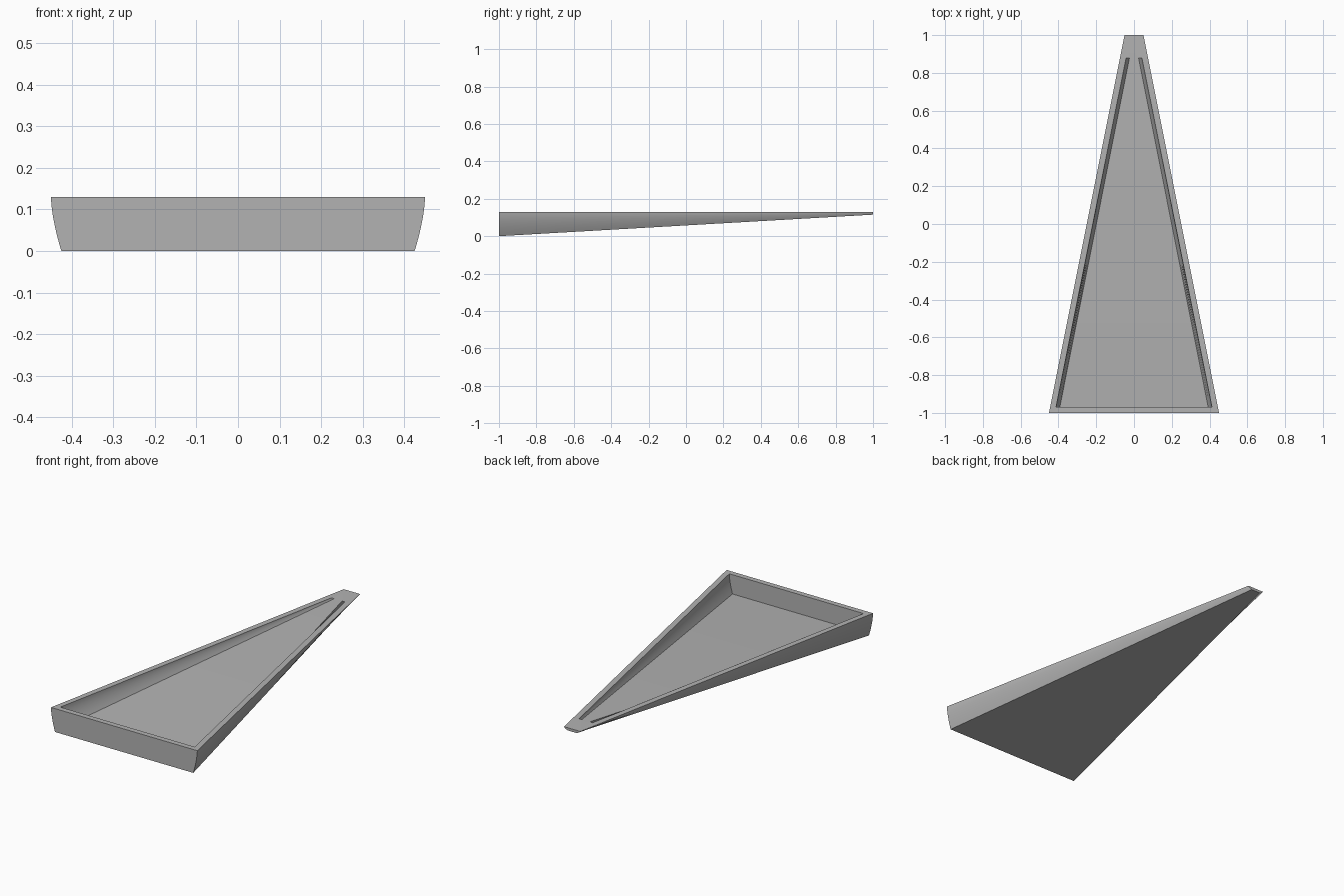
import bpy
import bmesh

cube = bpy.data.objects.get("Cube")
if cube:
    bpy.data.objects.remove(cube, do_unlink=True)

STEPS = 8        # segments in each curved side
TOP = 0.13       # height of the flat rim


def section(bm, y, half, inset, bottom):
    """U-shaped section: down one curved side, across, and up the other."""
    side = []
    for i in range(STEPS + 1):
        t = i / STEPS
        side.append((half - inset * t ** 1.6, TOP + (bottom - TOP) * t))
    points = [(-x, z) for x, z in side] + side[::-1]
    return [bm.verts.new((x, y, z)) for x, z in points]


def loft(bm, a, b):
    for i in range(len(a) - 1):
        bm.faces.new((a[i], a[i + 1], b[i + 1], b[i]))


bm = bmesh.new()

# Outer shell: wide deep front tapering to a thin narrow tip
front = section(bm, -1, 0.45, 0.025, 0)
tip = section(bm, 1, 0.05, 0.022, 0.115)
loft(bm, front, tip)
bm.faces.new(front)
bm.faces.new(tip)

# Cavity: sloping floor that runs out level with the rim
inner_front = section(bm, -0.97, 0.413, 0.02, 0.023)
inner_tip = section(bm, 0.88, 0.042, 0.018, TOP)
loft(bm, inner_front, inner_tip)
bm.faces.new(inner_front)

# Flat rim around the cavity
bm.faces.new((front[0], front[-1], inner_front[-1], inner_front[0]))
bm.faces.new((front[0], inner_front[0], inner_tip[0], tip[0]))
bm.faces.new((front[-1], inner_front[-1], inner_tip[-1], tip[-1]))
bm.faces.new([tip[-1], tip[0]] + inner_tip)

bmesh.ops.recalc_face_normals(bm, faces=bm.faces[:])
mesh = bpy.data.meshes.new("tapered_tray")
bm.to_mesh(mesh)
bm.free()

tray = bpy.data.objects.new("tapered_tray", mesh)
bpy.context.collection.objects.link(tray)

# Plain grey finish
grey = bpy.data.materials.new("plain grey")
grey.use_nodes = True
colour = (0.45, 0.45, 0.45, 1)
grey.diffuse_color = colour
grey.node_tree.nodes["Principled BSDF"].inputs["Base Color"].default_value = colour
mesh.materials.append(grey)

bpy.ops.object.select_all(action="DESELECT")
tray.select_set(True)
bpy.context.view_layer.objects.active = tray
bpy.ops.object.shade_smooth_by_angle(angle=0.5)
